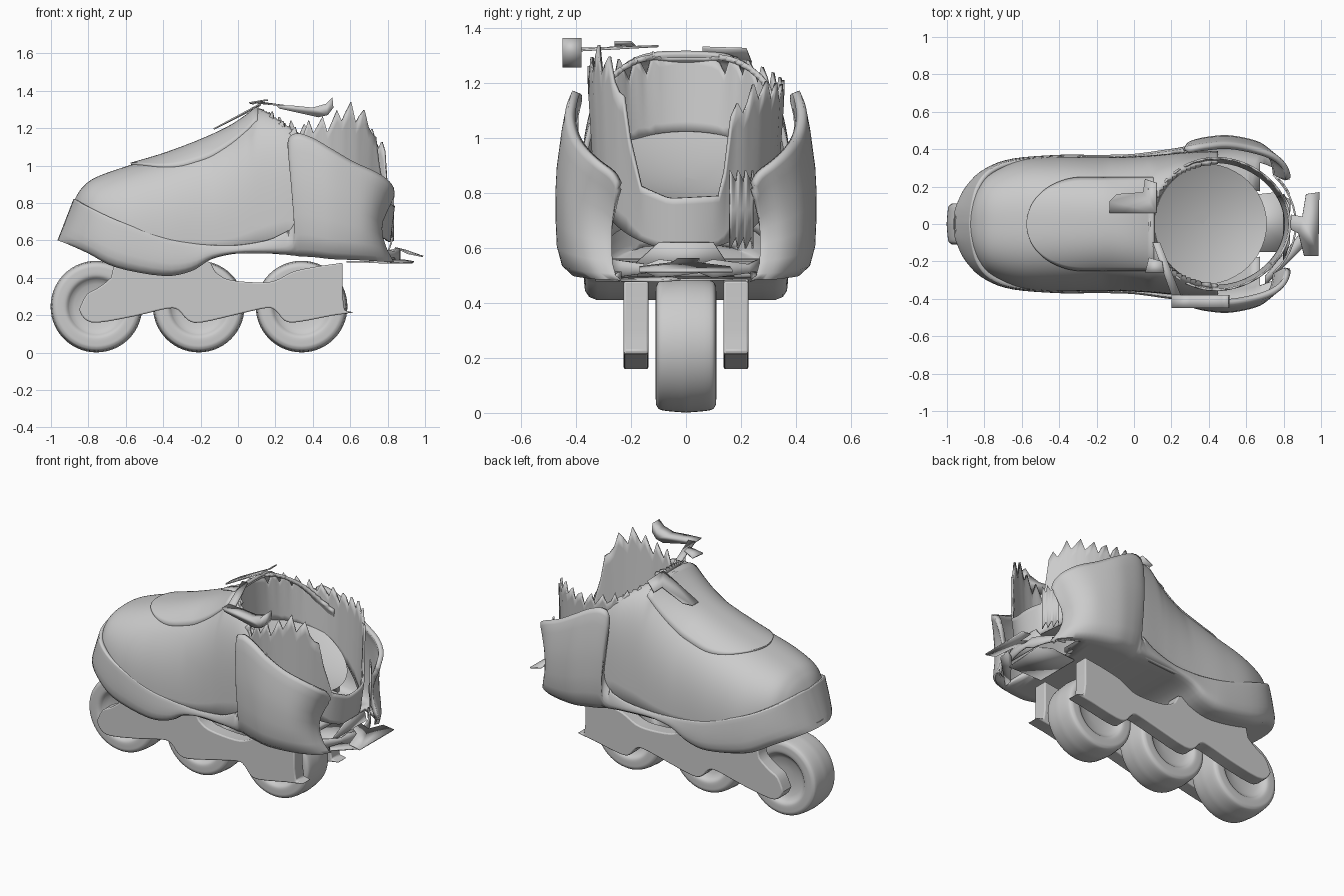
import bpy, bmesh, math, random
from mathutils import Vector

if "Cube" in bpy.data.objects:
    bpy.data.objects.remove(bpy.data.objects["Cube"])
random.seed(4)

def spline(pts, n):
    """Catmull-Rom through tuples of any length, n steps per span"""
    out = []
    for i in range(len(pts) - 1):
        a, b, c, d = (Vector(pts[max(0, min(len(pts) - 1, i + k))]) for k in (-1, 0, 1, 2))
        for s in range(n):
            t = s / n
            out.append(0.5 * (2 * b + (c - a) * t + (2 * a - 5 * b + 4 * c - d) * t * t
                              + (3 * b - a - 3 * c + d) * t ** 3))
    return out + [Vector(pts[-1])]

def finish(name, bm, thick=0, angle=40, offset=-1):
    bmesh.ops.remove_doubles(bm, verts=bm.verts, dist=0.0005)
    bmesh.ops.recalc_face_normals(bm, faces=bm.faces)
    me = bpy.data.meshes.new(name)
    bm.to_mesh(me)
    bm.free()
    ob = bpy.data.objects.new(name, me)
    bpy.context.collection.objects.link(ob)
    if thick:
        m = ob.modifiers.new("thickness", 'SOLIDIFY')
        m.thickness, m.offset = thick, offset
    bpy.context.view_layer.objects.active = ob
    bpy.ops.object.select_all(action='DESELECT')
    ob.select_set(True)
    bpy.ops.object.shade_smooth_by_angle(angle=math.radians(angle))
    return ob

def grid(name, rows, thick=0, keep=None, **kw):
    """Skin a list of equally long rows of points"""
    bm = bmesh.new()
    vs = [[bm.verts.new(p) for p in r] for r in rows]
    for a, b in zip(vs, vs[1:]):
        for i in range(len(a) - 1):
            q = (a[i], a[i + 1], b[i + 1], b[i])
            c = sum((v.co for v in q), Vector()) / 4
            if keep is None or keep(c):
                bm.faces.new(q)
    loose = [v for v in bm.verts if not v.link_faces]
    bmesh.ops.delete(bm, geom=loose, context='VERTS')
    return finish(name, bm, thick, **kw)

# wheels: lathed tyre with recessed hub
tyre = spline([(0.145, 0.09), (0.165, 0.108), (0.2, 0.11), (0.222, 0.106), (0.237, 0.085), (0.245, 0)], 4)
half = [Vector((0, 0.065)), Vector((0.06, 0.07)), Vector((0.12, 0.075))] + tyre
prof = half + [Vector((r, -y)) for r, y in reversed(half[:-1])]
for k, cx in enumerate((-0.757, -0.21, 0.34)):
    grid("wheel_%d" % (k + 1), [[(cx + r * math.cos(a), y, 0.246 + r * math.sin(a)) for r, y in prof]
                                for a in (math.tau * i / 56 for i in range(57))])

# side plates of the wheel frame, rounded extrusion
outline = [(-.85, .23), (-.82, .18), (-.75, .16), (-.55, .195), (-.38, .235), (-.32, .228), (-.27, .175), (-.2, .16),
           (0, .205), (.15, .238), (.2, .225), (.25, .17), (.32, .163), (.5, .197)]
top = [(.45, .465), (.3, .435), (.2, .385), (.1, .375), (-.05, .39), (-.12, .43), (-.2, .5), (-.62, .48),
       (-.68, .40), (-.75, .345), (-.81, .31), (-.85, .23)]
torn = [(.52, .2), (.62, .215), (.57, .225), (.565, .26), (.56, .3), (.56, .48)]
edge = [p for p in spline(outline, 3)] + [Vector(p) for p in torn] + spline(top, 3)[:-1]
for s, n in ((-1, "right"), (1, "left")):
    bm = bmesh.new()
    f = bm.faces.new([bm.verts.new((p[0], s * 0.137, p[1])) for p in edge])
    r = bmesh.ops.extrude_face_region(bm, geom=[f])
    bmesh.ops.translate(bm, verts=[v for v in r['geom'] if isinstance(v, bmesh.types.BMVert)], vec=(0, s * 0.09, 0))
    ob = finish("frame_plate_" + n, bm)
    b = ob.modifiers.new("round", 'BEVEL')
    b.width, b.segments, b.limit_method, b.angle_limit = 0.016, 3, 'ANGLE', 1.0
    ob.modifiers.move(len(ob.modifiers) - 1, 0)

# lower shell with side wings: plan path of (x, half width, bottom z, top z, top shift in x)
path = spline([(-.965, 0, .6, .82, .085), (-.955, .1, .597, .82, .085), (-.9, .215, .575, .80, .06),
               (-.8, .30, .53, .765, .03), (-.65, .35, .455, .705, .01), (-.4, .37, .41, .615, 0),
               (-.25, .37, .435, .585, 0), (-.14, .37, .5, .575, 0), (0, .375, .53, .575, 0),
               (.15, .395, .53, .6, 0), (.23, .407, .525, .635, .005), (.26, .415, .523, .67, .025),
               (.285, .423, .52, .75, .028), (.305, .432, .518, .92, -.015), (.325, .44, .515, 1.12, -.06),
               (.36, .455, .513, 1.172, -.05), (.41, .468, .51, 1.15, -.015), (.5, .475, .5, 1.09, 0),
               (.62, .455, .495, 1.02, 0), (.72, .415, .49, .965, .02), (.79, .36, .485, .915, .02),
               (.825, .3, .485, .87, .01), (.835, .27, .485, .82, 0)], 4)
levels = [(0, .87), (.06, .95), (.18, .99), (.35, 1), (.5, 1), (.65, .99), (.85, .955), (.95, .93), (1, .9)]
rows = []
for x, w, zb, zt, dx in path:
    half = [(x, w * .4, zb), (x, w * .75, zb)]
    for t, k in levels:
        nip = 0.06 * max(0, (x - .66) / .16) * math.sin(math.pi * t)
        half.append((x + dx * t - nip, w * (k if x > .25 else .3 * k + .7 if t > .3 else k), zb + t * (zt - zb)))
    rows.append([(a, -b, c) for a, b, c in reversed(half)] + [(x, 0, zb)] + half)
grid("lower_shell", rows, 0.03, keep=lambda c: c.x < .62 or abs(c.y) > .25, angle=50)

# upper boot: arched loft of (x, half width, bottom z, top z)
boot = spline([(-.885, .02, .72, .78), (-.87, .12, .7, .825), (-.83, .21, .68, .885), (-.76, .28, .65, .937),
               (-.6, .345, .58, .995), (-.4, .36, .55, 1.055), (-.2, .358, .54, 1.13), (-.05, .36, .53, 1.2),
               (.05, .365, .53, 1.265), (.12, .37, .53, 1.31), (.28, .385, .53, 1.27), (.45, .39, .53, 1.2)], 7)
def power(x):
    return .78 - .3 * min(1, max(0, (x + .15) / .4))
def arch(x, w, zb, zt, a):
    c, s, p = math.cos(a), math.sin(a), power(x)
    return (x, math.copysign(w * abs(c) ** p, c), zb + (zt - zb) * abs(s) ** p)
CX, RX, RY = .44, .35, .335
grid("upper_boot", [[arch(x, w, zb, zt, math.pi * i / 64) for i in range(65)] for x, w, zb, zt in boot], .02,
     keep=lambda c: ((c.x - CX) / RX) ** 2 + (c.y / RY) ** 2 > 1)

# raised tongue panel following the arch, with a rounded toe end
def boot_at(x):
    for a, b in zip(boot, boot[1:]):
        if a[0] <= x <= b[0]:
            return a.lerp(b, (x - a[0]) / (b[0] - a[0]))
rows = []
for k in range(41):
    x = -.575 + .675 * (k / 40) ** 1.7
    x, w, zb, zt = boot_at(x)
    hw = .252 * max(.001, 1 - max(0, (-.27 - x) / .305) ** 2) ** .5
    row = []
    for i in range(25):
        y = hw * (i / 12 - 1)
        p = power(x)
        s = max(0, 1 - (abs(y) / w) ** (2 / p)) ** .5
        row.append((x, y, zb + (zt + .012 - zb) * s ** p))
    rows.append(row)
grid("tongue_panel", rows, .02)

# tilted bowl inside the boot
def plane(x):
    return .78 + (.7 - x) * .45
grid("inner_bowl", [[(.37 + .34 * r * math.cos(a), .325 * r * math.sin(a),
                      plane(.37 + .34 * r * math.cos(a)) - .07 * (1 - r * r)) for a in
                     (math.tau * i / 48 for i in range(49))] for r in (0.001, .2, .4, .6, .8, .92, 1)])

# torn collar lining: rim height changes around the ankle
rim = [(-180, 1.31), (-150, 1.27), (-110, 1.17), (-85, 1.22), (-65, 1.29), (-48, 1.24), (-36, 1.05), (-30, .83),
       (-10, .78), (22, .79), (27, 1.07), (50, 1.17), (80, 1.17), (110, 1.19), (150, 1.27), (180, 1.31)]
def rim_z(d):
    for (a, za), (b, zb) in zip(rim, rim[1:]):
        if a <= d <= b:
            return za + (zb - za) * (d - a) / (b - a)
rows = []
for i in range(91):
    d = -180 + 4 * i
    a = math.radians(d)
    quiet = abs(d) > 160 or -30 <= d <= 22
    # saw teeth: rise over three columns, then drop
    hi = rim_z(d) + (0 if quiet else (-.035, .0, .04)[i % 3] + random.uniform(-.015, .015))
    row = []
    for j in range(9):
        t = j / 8
        back = .01 + .035 * max(0, math.cos(a))
        x0 = CX + (RX + .02) * math.cos(a)
        lo = plane(x0) - .04 - .1 * max(0, math.cos(a))
        k = .95 + .06 * t
        row.append((CX + (RX + back) * k * math.cos(a), (RY + .02) * k * math.sin(a), lo + t * (hi - lo)))
    rows.append(row)
grid("torn_collar", rows, .012, angle=30)

# heel scraps behind the opening
def arc_band(name, r, d0, d1, zlow, zhigh, jag):
    rows = []
    for i in range(13):
        a = math.radians(d0 + (d1 - d0) * i / 12)
        j = jag * (i % 4 - 1.5) / 2
        rows.append([(.45 + r * math.cos(a), .9 * r * math.sin(a), z)
                     for z in (zlow + j, (zlow + zhigh) / 2, zhigh - j)])
    grid(name, rows, .01, angle=30)
arc_band("heel_scrap_left", .425, 25, 40, .62, .86, .03)
arc_band("heel_rim", .42, -45, 45, .50, .55, .012)

# loose torn scraps: thin polygons
def scrap(name, pts, thick=.008):
    bm = bmesh.new()
    bm.faces.new([bm.verts.new(p) for p in pts])
    finish(name, bm, thick, angle=20, offset=0)
scrap("strap_scrap", [(x, -.415, z) for x, z in ((.2, 1.325), (.22, 1.305), (.43, 1.258), (.48, 1.27), (.51, 1.31),
                                               (.505, 1.365), (.47, 1.33), (.4, 1.31), (.3, 1.32))], .07)
scrap("strap_strip", [(.2, -.38, 1.325), (.1, -.1, 1.335), (.14, -.1, 1.335), (.25, -.38, 1.32)])
scrap("tongue_scrap", [(-.13, .06, 1.195), (-.13, .12, 1.195), (-.09, .16, 1.215), (.05, .17, 1.285),
                       (.06, .24, 1.275), (.12, .22, 1.325), (.12, .06, 1.33)])
scrap("front_scrap", [(.06, -.26, 1.335), (.16, -.26, 1.35), (.15, -.2, 1.35), (.08, -.18, 1.33)])
scrap("heel_slab", [(.58, -.15, .485), (.82, -.15, .485), (.84, .13, .485), (.76, .17, .485), (.58, .15, .485)])
scrap("heel_block", [(.8, -.2, .53), (.83, -.1, .62), (.83, .1, .62), (.8, .16, .53)])
scrap("heel_tab", [(.84, -.03, .56), (.88, -.05, .545), (.91, -.17, .53), (.985, -.17, .515), (.99, .17, .515),
                   (.92, .16, .53), (.9, .04, .545), (.84, .05, .56)])
scrap("heel_sliver", [(.7, -.33, .482), (.93, -.1, .48), (.94, -.02, .485), (.88, -.06, .495), (.7, -.28, .49)])
